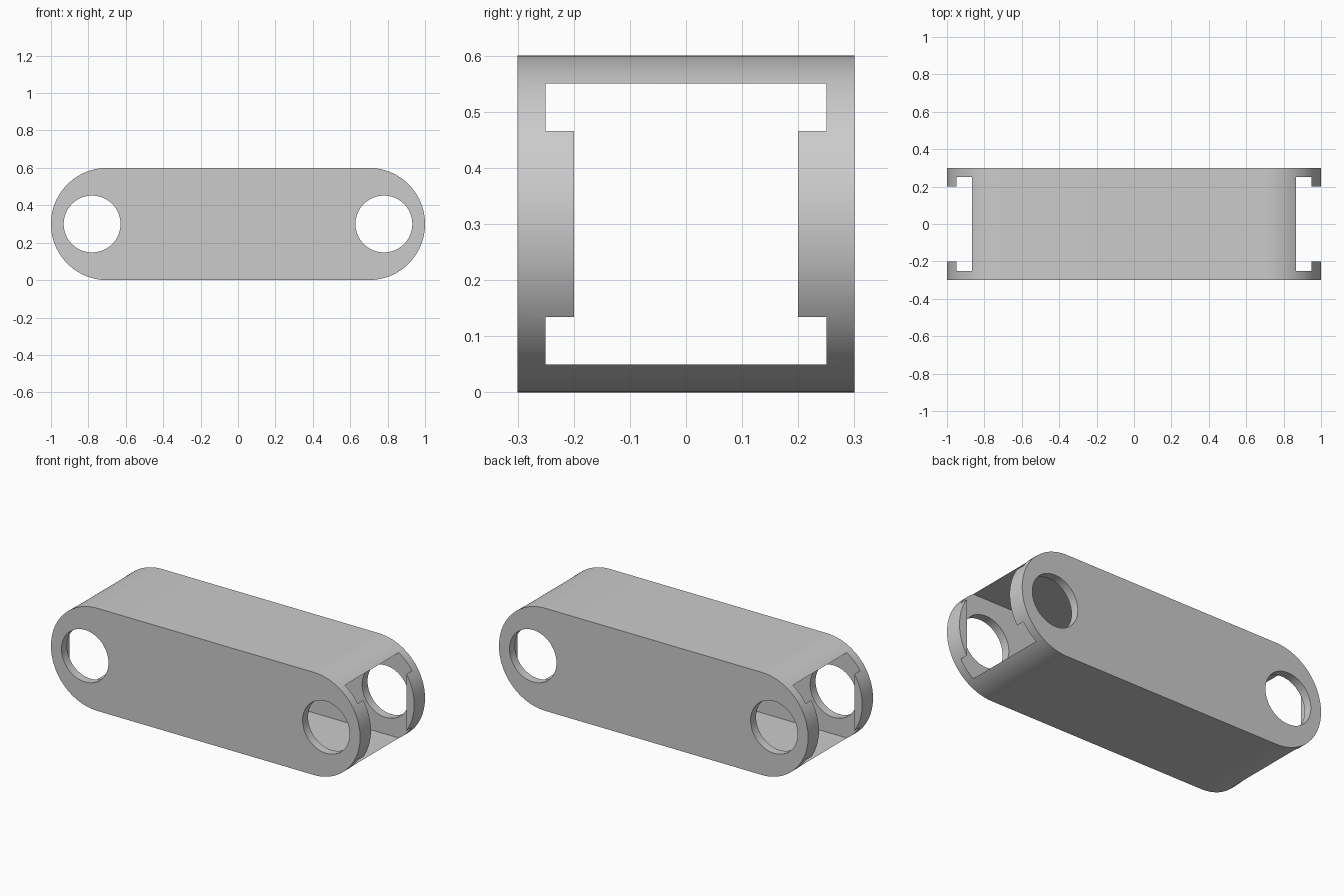
import bpy
import bmesh
from math import pi, cos, sin, radians
from mathutils import Vector

HALF_LENGTH, RADIUS, WALL = 1.0, 0.3, 0.05
ARC_X = HALF_LENGTH - RADIUS
HOLE_X, HOLE_R = 0.78, 0.152

cube = bpy.data.objects.get("Cube")
if cube:
    bpy.data.objects.remove(cube, do_unlink=True)

grey = bpy.data.materials.new("light grey")
grey.use_nodes = True
colour = (0.6, 0.6, 0.6, 1)
grey.diffuse_color = colour
grey.node_tree.nodes["Principled BSDF"].inputs["Base Color"].default_value = colour


def prism(name, profile, direction):
    """Extrude a closed profile along a direction into a solid object."""
    bm = bmesh.new()
    face = bm.faces.new([bm.verts.new(p) for p in profile])
    top = bmesh.ops.extrude_face_region(bm, geom=[face])["geom"]
    moved = [v for v in top if isinstance(v, bmesh.types.BMVert)]
    bmesh.ops.translate(bm, verts=moved, vec=Vector(direction))
    bmesh.ops.recalc_face_normals(bm, faces=bm.faces)
    mesh = bpy.data.meshes.new(name)
    bm.to_mesh(mesh)
    bm.free()
    mesh.materials.append(grey)
    obj = bpy.data.objects.new(name, mesh)
    bpy.context.collection.objects.link(obj)
    return obj


def arc(cx, r, start, sweep, steps, y):
    return [(cx + r * cos(start + sweep * i / steps), y,
             RADIUS + r * sin(start + sweep * i / steps)) for i in range(steps + 1)]


def cut(target, cutter):
    """Subtract the cutter and discard it."""
    mod = target.modifiers.new("cut", "BOOLEAN")
    mod.operation, mod.solver, mod.object = "DIFFERENCE", "EXACT", cutter
    bpy.context.view_layer.objects.active = target
    bpy.ops.object.modifier_apply(modifier=mod.name)
    bpy.data.objects.remove(cutter, do_unlink=True)


# Round-ended outer body
outline = (arc(ARC_X, RADIUS, -pi / 2, pi, 48, -RADIUS)
           + arc(-ARC_X, RADIUS, pi / 2, pi, 48, -RADIUS))
body = prism("link_housing", outline, (0, 2 * RADIUS, 0))

# Through cavity, narrowed at both ends to leave the inner lips
side, lip, lip_x, out = RADIUS - WALL, RADIUS - 2 * WALL, HALF_LENGTH - WALL, 1.2
quarter = [(out, lip), (lip_x, lip), (lip_x, side)]
plan = (quarter + [(-x, y) for x, y in reversed(quarter)]
        + [(-x, -y) for x, y in quarter] + [(x, -y) for x, y in reversed(quarter)])
cut(body, prism("cavity_cutter", [(x, y, WALL) for x, y in plan],
                (0, 0, 2 * (RADIUS - WALL))))

# Pivot holes through both side walls
for sx in (-1, 1):
    circle = arc(sx * HOLE_X, HOLE_R, 0, 2 * pi, 64, -0.5)[:-1]
    cut(body, prism("hole_cutter", circle, (0, 1, 0)))

# Smooth rounded surfaces with crisp edges
bpy.ops.object.select_all(action="DESELECT")
body.select_set(True)
bpy.context.view_layer.objects.active = body
bpy.ops.object.shade_smooth_by_angle(angle=radians(30))
